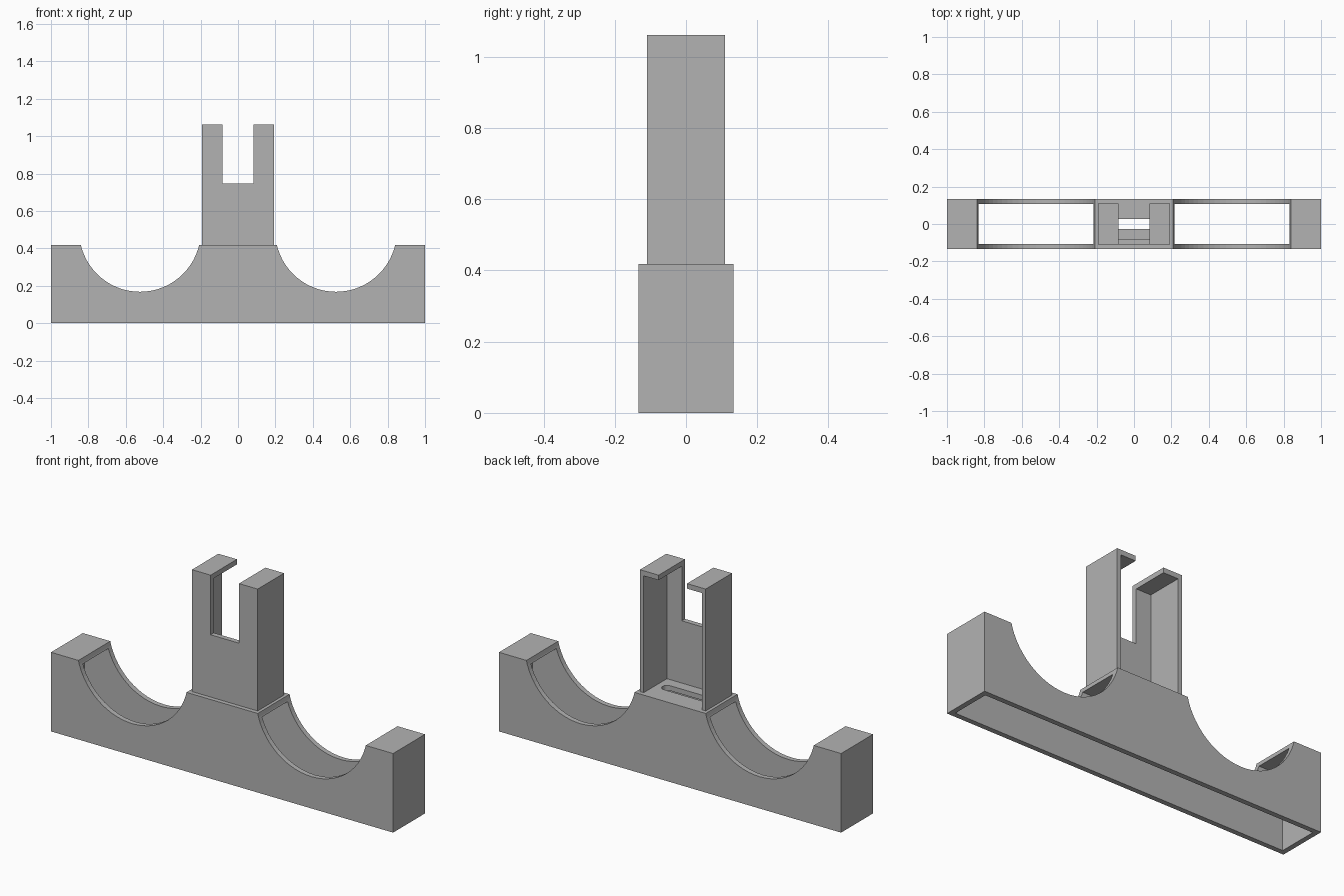
import bpy
import bmesh
from math import cos, sin, pi

if "Cube" in bpy.data.objects:
    bpy.data.objects.remove(bpy.data.objects["Cube"], do_unlink=True)

WALL = 0.0267
BASE_TOP, POST_TOP = 0.418, 1.062
BASE_HALF_Y, POST_HALF_X, POST_HALF_Y = 0.133, 0.192, 0.11

grey = bpy.data.materials.new("plain grey")
grey.use_nodes = True
grey.diffuse_color = (0.45, 0.45, 0.45, 1)
grey.node_tree.nodes["Principled BSDF"].inputs["Base Color"].default_value = grey.diffuse_color


def prism(name, outline, axis, low, high):
    """Extrude a 2D outline along y (outline in x, z) or z (outline in x, y)."""
    bm = bmesh.new()
    place = (lambda a, b: (a, low, b)) if axis == "y" else (lambda a, b: (a, b, low))
    face = bm.faces.new([bm.verts.new(place(a, b)) for a, b in outline])
    moved = bmesh.ops.extrude_face_region(bm, geom=[face])["geom"]
    shift = (0, high - low, 0) if axis == "y" else (0, 0, high - low)
    bmesh.ops.translate(bm, vec=shift,
                        verts=[v for v in moved if isinstance(v, bmesh.types.BMVert)])
    bmesh.ops.recalc_face_normals(bm, faces=bm.faces)
    mesh = bpy.data.meshes.new(name)
    bm.to_mesh(mesh)
    bm.free()
    mesh.materials.append(grey)
    obj = bpy.data.objects.new(name, mesh)
    bpy.context.collection.objects.link(obj)
    return obj


def box(name, x0, x1, y0, y1, z0, z1):
    return prism(name, [(x0, y0), (x1, y0), (x1, y1), (x0, y1)], "z", z0, z1)


def arc(cx, cy, r, start, end, steps):
    angles = [start + (end - start) * i / steps for i in range(steps + 1)]
    return [(cx + r * cos(a), cy + r * sin(a)) for a in angles]


def cut(obj, cutter):
    """Subtract the cutter from the object and discard it."""
    cutter.hide_render = True
    mod = obj.modifiers.new("cut", "BOOLEAN")
    mod.operation, mod.solver, mod.object = "DIFFERENCE", "EXACT", cutter
    bpy.context.view_layer.objects.active = obj
    bpy.ops.object.modifier_apply(modifier=mod.name)
    bpy.data.objects.remove(cutter, do_unlink=True)


# Hollow base, open underneath
base = box("base_shell", -1, 1, -BASE_HALF_Y, BASE_HALF_Y, 0, BASE_TOP)
inner_y = BASE_HALF_Y - WALL
cut(base, box("base_cavity", WALL - 1, 1 - WALL, -inner_y, inner_y, -0.1, BASE_TOP - WALL))

# Round cradles on both sides
for side in (-1, 1):
    circle = arc(side * 0.524, 0.493, 0.325, -pi / 2, 3 * pi / 2, 64)[:-1]
    cut(base, prism("cradle_cutter", circle, "y", -0.3, 0.3))

# Rounded slot in the base roof
slot = arc(0.11, 0, WALL, -pi / 2, pi / 2, 12) + arc(-0.11, 0, WALL, pi / 2, 3 * pi / 2, 12)
cut(base, prism("slot_cutter", slot, "z", 0.3, 0.5))

# Forked post, hollow and open at the back
post = box("forked_post", -POST_HALF_X, POST_HALF_X, -POST_HALF_Y, POST_HALF_Y,
           BASE_TOP, POST_TOP)
inner_x = POST_HALF_X - 0.022
cut(post, box("post_cavity", -inner_x, inner_x, WALL - POST_HALF_Y, 0.3,
              0.3, POST_TOP - WALL))
cut(post, box("notch_cutter", -0.083, 0.083, -0.3, 0.3, 0.747, 1.2))
